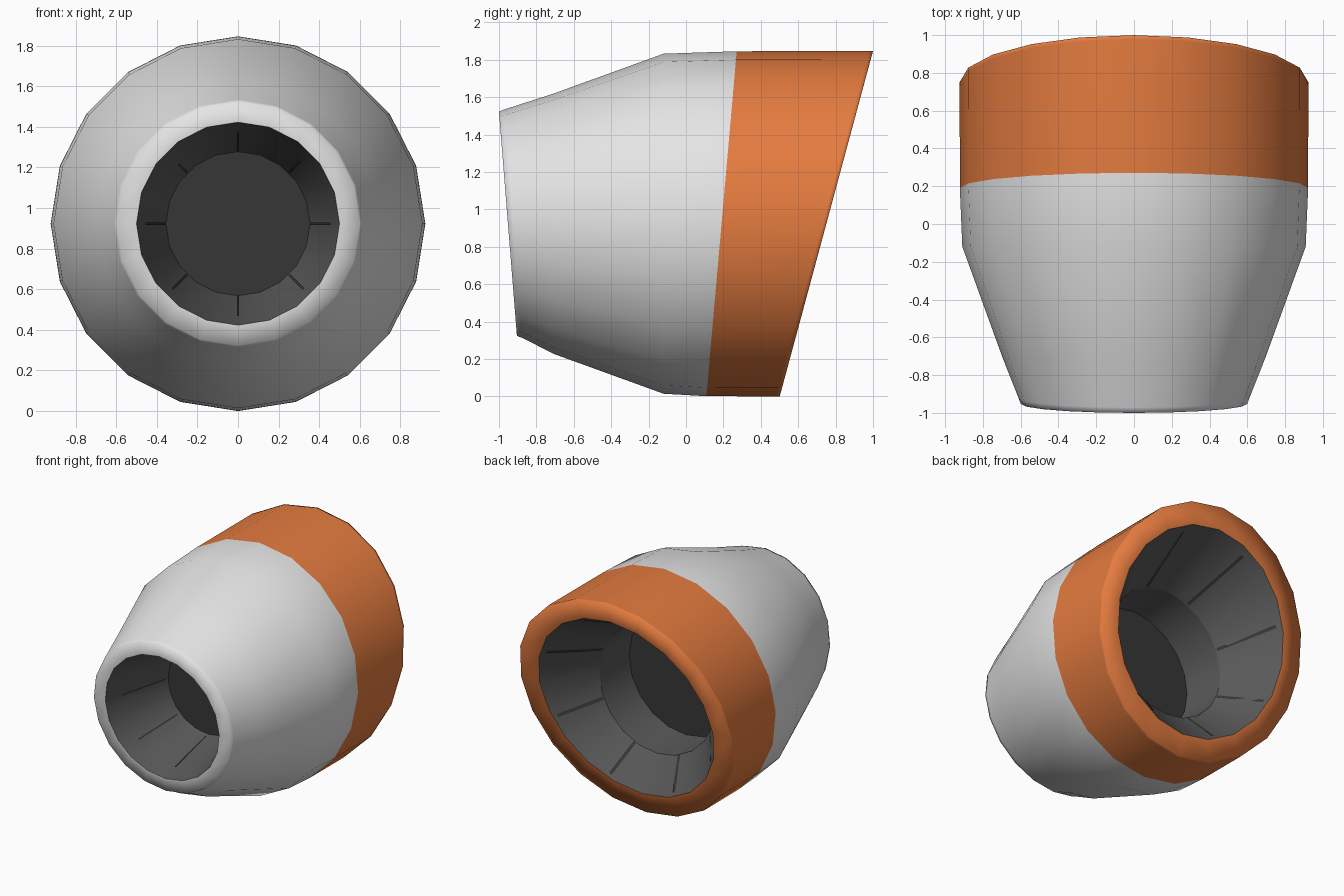
import bpy, bmesh, math
from mathutils import Vector

if "Cube" in bpy.data.objects:
    bpy.data.objects.remove(bpy.data.objects["Cube"])

SIDES = 20
CZ = 0.923  # height of the nozzle axis


def material(name, rgb):
    m = bpy.data.materials.new(name)
    m.diffuse_color = (*rgb, 1)
    m.use_nodes = True
    m.node_tree.nodes["Principled BSDF"].inputs["Base Color"].default_value = m.diffuse_color
    return m


white = material("light_grey", (0.78, 0.78, 0.78))
orange = material("orange", (0.78, 0.2, 0.05))
dark = material("dark_grey", (0.1, 0.1, 0.1))
black = material("charcoal", (0.037, 0.037, 0.037))


def add_object(name, bm, mats):
    me = bpy.data.meshes.new(name)
    bm.to_mesh(me)
    bm.free()
    for m in mats:
        me.materials.append(m)
    ob = bpy.data.objects.new(name, me)
    bpy.context.collection.objects.link(ob)


def loft(name, rings, mats, bands, cap=None, sharp_rings=()):
    """Skin rings of (y, radius, tilt); bands gives the material of each band."""
    bm = bmesh.new()
    loops = []
    for y, r, tilt in rings:
        loop = []
        for i in range(SIDES):
            a = math.tau * i / SIDES
            x, z = r * math.cos(a), r * math.sin(a)
            loop.append(bm.verts.new((x, y + tilt * z, CZ + z)))
        loops.append(loop)
    for k, band in enumerate(bands):
        for i in range(SIDES):
            j = (i + 1) % SIDES
            f = bm.faces.new((loops[k][i], loops[k + 1][i], loops[k + 1][j], loops[k][j]))
            f.material_index = band
            f.smooth = True
    for k in sharp_rings:
        for i in range(SIDES):
            bm.edges.get((loops[k][i], loops[k][(i + 1) % SIDES])).smooth = False
    bm.normal_update()
    if cap is not None:
        # flat end disc, facing the opening
        f = bm.faces.new(loops[-1])
        f.material_index = cap
        for e in f.edges:
            e.smooth = False
        bmesh.ops.recalc_face_normals(bm, faces=bm.faces)
        if f.normal.y * (rings[0][0] - rings[-1][0]) < 0:
            bmesh.ops.reverse_faces(bm, faces=bm.faces)
    else:
        test = max(bm.faces, key=lambda f: f.calc_center_median().z)
        if test.normal.z < 0:
            bmesh.ops.reverse_faces(bm, faces=bm.faces)
    add_object(name, bm, mats)


def seams(name, start, end, width, offset, facing):
    """Eight thin dark strips lying along a cone wall from ring start to ring end."""
    bm = bmesh.new()
    for i in range(8):
        a = math.tau * i / 8 + offset
        out = Vector((math.cos(a), 0, math.sin(a)))
        side = Vector((-math.sin(a), 0, math.cos(a))) * width / 2
        pts = []
        for y, r, tilt in (start, end):
            r = r * 0.989 - 0.003  # clear the flat facets of the wall
            c = out * r + Vector((0, y + tilt * out.z * r, CZ))
            pts.append(c)
        quad = [pts[0] - side, pts[0] + side, pts[1] + side, pts[1] - side]
        f = bm.faces.new([bm.verts.new(p) for p in quad])
        f.normal_update()
        if f.normal.y * facing < 0:
            f.normal_flip()
    add_object(name, bm, [black])


FRONT, BACK = (-0.952, -0.08), (0.7505, 0.27)  # y and tilt of the slanted ends

# outer shell: front lip, bulging body, orange rear band and rear lip
loft("outer_shell", [
    (FRONT[0], 0.50, FRONT[1]),
    (FRONT[0], 0.60, FRONT[1]),
    (FRONT[0] + 0.03, 0.611, FRONT[1]),
    (-0.71, 0.695, 0),
    (-0.12, 0.909, 0),
    (0.19, 0.922, 0.088),
    (BACK[0] - 0.02, 0.923, BACK[1]),
    (BACK[0], 0.923, BACK[1]),
    (BACK[0], 0.76, BACK[1]),
], [white, orange], [0, 0, 0, 0, 0, 1, 1, 1])

# front intake: straight cone ending in a dark disc
loft("front_intake", [
    (FRONT[0], 0.50, FRONT[1]),
    (-0.37, 0.355, 0),
], [dark, black], [0], cap=1)
seams("front_seams", (-0.80, 0.463, -0.03), (-0.40, 0.362, 0), 0.012, 0, -1)

# rear exhaust: wide cone, then a straight throat ending in a dark disc
loft("rear_exhaust", [
    (BACK[0], 0.76, BACK[1]),
    (0.36, 0.51, 0),
    (0.0, 0.50, 0),
], [dark, black], [0, 0], cap=1, sharp_rings=[1])
seams("rear_seams", (0.72, 0.74, 0.25), (0.37, 0.516, 0.01), 0.025, math.pi / 8, 1)
